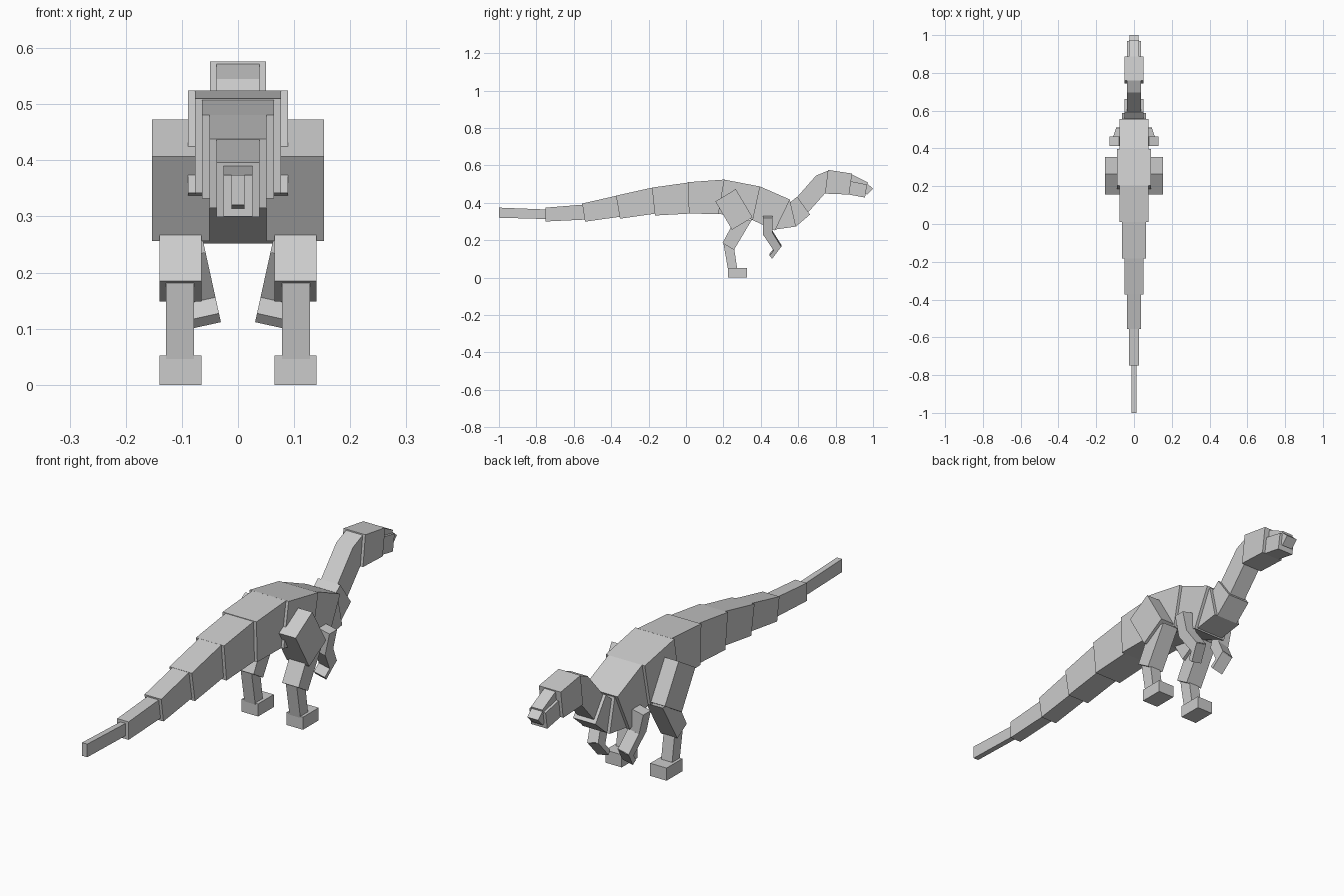
import bpy, bmesh, math
from mathutils import Matrix, Vector


def block(name, side, x0, x1, mirror=1, lean=0.0, pivot=(0, 0, 0)):
    """Extrude a side outline (y, z) from x0 to x1; lean tilts it about the y axis."""
    bm = bmesh.new()
    rot = Matrix.Rotation(lean, 3, 'Y')
    p = Vector(pivot)

    def ring(x):
        out = []
        for y, z in side:
            v = rot @ (Vector((x, y, z)) - p) + p
            v.x *= mirror
            out.append(bm.verts.new(v))
        return out
    a, b = ring(x0), ring(x1)
    n = len(side)
    bm.faces.new(a)
    bm.faces.new(b[::-1])
    for i in range(n):
        j = (i + 1) % n
        bm.faces.new((a[i], b[i], b[j], a[j]))
    bmesh.ops.recalc_face_normals(bm, faces=bm.faces[:])
    me = bpy.data.meshes.new(name)
    bm.to_mesh(me)
    bm.free()
    ob = bpy.data.objects.new(name, me)
    bpy.context.collection.objects.link(ob)
    return ob


# Spine from tail tip to nose: half width, then side outline
spine = [
    ("tail_tip", .012, [(-1, .374), (-.745, .364), (-.745, .313), (-1, .32)]),
    ("tail_5", .026, [(-.75, .374), (-.55, .39), (-.54, .31), (-.75, .30)]),
    ("tail_4", .038, [(-.555, .396), (-.37, .438), (-.348, .326), (-.54, .299)]),
    ("tail_3", .051, [(-.374, .438), (-.18, .481), (-.164, .342), (-.353, .315)]),
    ("tail_2", .064, [(-.182, .481), (.012, .508), (.018, .342), (-.166, .332)]),
    ("hips", .077, [(.01, .51), (.205, .524), (.209, .34), (.016, .342)]),
    ("body", .089, [(.203, .524), (.396, .487), (.358, .31), (.171, .342)]),
    ("chest", .077, [(.396, .487), (.556, .417), (.476, .252), (.316, .326)]),
    ("neck_base", .064, [(.444, .396), (.556, .412), (.588, .273), (.476, .257)]),
    ("collar", .051, [(.594, .433), (.663, .337), (.588, .273), (.519, .369)]),
    ("neck", .038, [(.592, .428), (.695, .545), (.765, .475), (.654, .35)]),
    ("nape", .038, [(.695, .545), (.76, .572), (.755, .449), (.711, .47)]),
    ("head", .05, [(.759, .576), (.888, .556), (.872, .444), (.743, .449)]),
    ("jaw", .037, [(.880, .515), (.968, .497), (.957, .428), (.870, .444)]),
    ("muzzle", .026, [(.884, .553), (.973, .508), (.957, .454), (.870, .47)]),
    ("nose", .025, [(.96, .51), (1.0, .476), (.968, .444), (.93, .475)]),
]
for name, w, side in spine:
    block(name, side, -w, w)

# Legs: inner x, outer x, side outline
legs = [
    ("thigh", .051, .153, [(.157, .407), (.266, .473), (.356, .322), (.246, .256)]),
    ("shin", .065, .140, [(.257, .30), (.195, .185), (.256, .148), (.353, .31)]),
    ("ankle", .078, .128, [(.20, .184), (.258, .152), (.275, .04), (.225, .04)]),
    ("foot", .065, .140, [(.224, .052), (.326, .052), (.326, 0), (.224, 0)]),
]
# Arms, leaning inwards
arms = [
    ("upper_arm", [(.413, .325), (.462, .325), (.464, .233), (.413, .228)]),
    ("forearm", [(.413, .232), (.464, .24), (.510, .165), (.470, .145)]),
    ("hand", [(.510, .168), (.472, .15), (.446, .117), (.461, .101)]),
]
for s, label in ((-1, "left"), (1, "right")):
    for name, x0, x1, side in legs:
        block(f"{name}_{label}", side, x0, x1, s)
    for name, side in arms:
        block(f"{name}_{label}", side, .078, .129, s, math.atan(.22), (.103, 0, .325))
